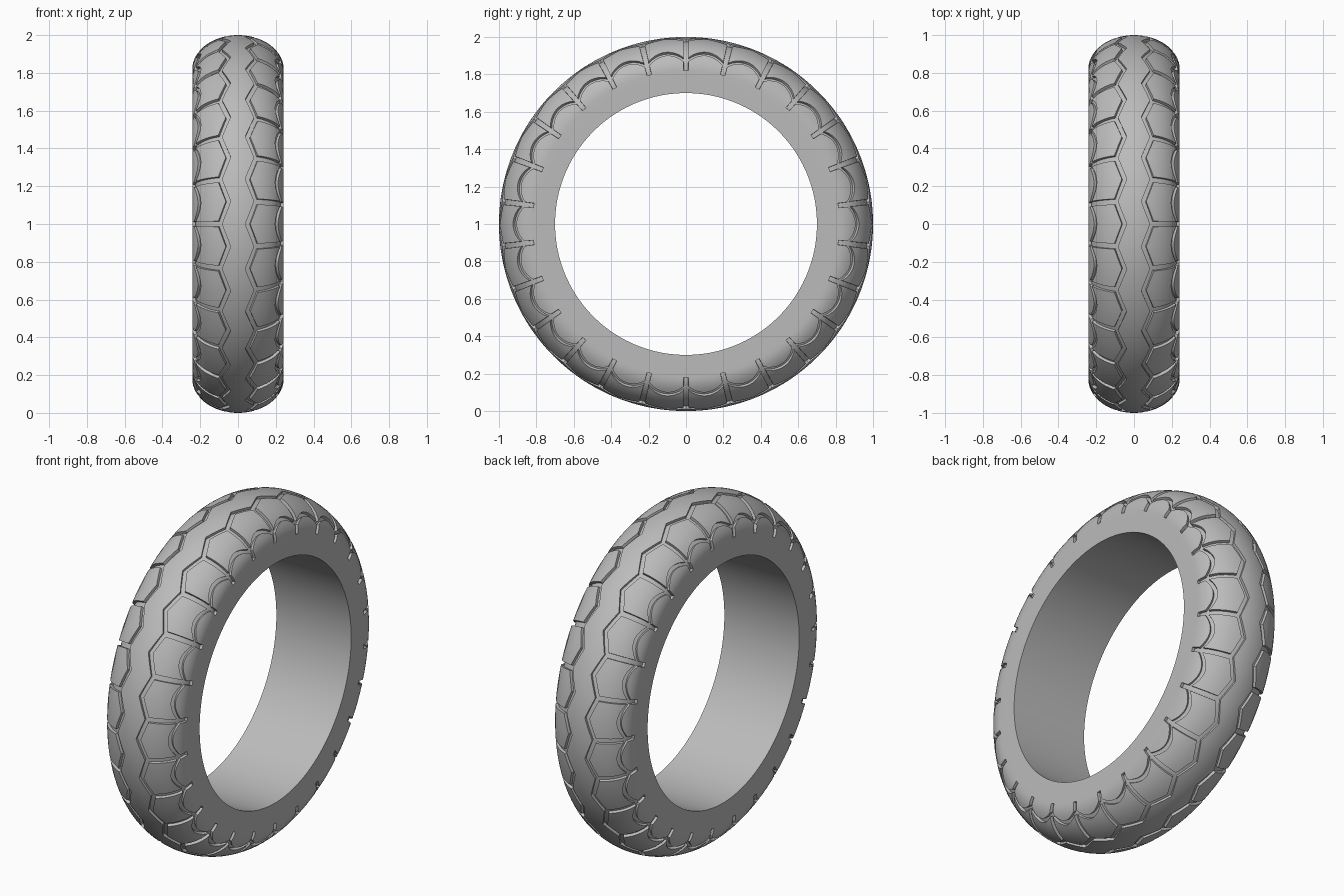
import bpy
import bmesh
from math import sin, cos, pi

cube = bpy.data.objects.get("Cube")
if cube:
    bpy.data.objects.remove(cube, do_unlink=True)

# Overall tyre dimensions
BLOCKS = 26            # tread blocks per side
HALF_WIDTH = 0.242
SHOULDER = 0.82        # radius where the rounded tread meets the sidewall
BORE = 0.70
GROOVE = 0.062         # half width of a cross groove, as a share of a block
DEPTH = 0.016

# Column positions inside one block, repeating every half block
half = [0, GROOVE, 0.15, 0.25, 0.35, 0.5 - GROOVE]
columns = half + [h + 0.5 for h in half]


def row_stations(t):
    """Profile points (x, radius, band) from crown to bore at block position t."""
    off = abs(2 * t - 1)                       # 0 mid block, 1 at cross groove
    zig = 0.16 + 0.20 * off                    # zigzag beside the centre rib
    arc = 0.95 + 0.29 * off ** 2               # bowed shoulder groove
    marks = [0, zig, zig + 0.11, arc, arc + 0.12, pi / 2]
    points = []
    for band, steps in enumerate([4, 1, 6, 1, 5]):
        a, b = marks[band], marks[band + 1]
        for i in range(steps):
            phi = a + (b - a) * i / steps
            points.append((HALF_WIDTH * sin(phi),
                           SHOULDER + (1 - SHOULDER) * cos(phi), band))
    # Sidewall and bore
    points += [(HALF_WIDTH, SHOULDER, 5), (HALF_WIDTH, 0.79, 5),
               (HALF_WIDTH, BORE, 5), (0, BORE, 5)]
    return points


def add_half(bm, side, shift):
    """Build one half of the tyre and return its groove faces."""
    rings, grooves = [], []
    for k in range(BLOCKS):
        for t in columns:
            angle = (k + t + shift) * 2 * pi / BLOCKS
            rings.append([bm.verts.new((side * x, r * sin(angle), 1 + r * cos(angle)))
                          for x, r, _ in row_stations(t)])
    bands = [p[2] for p in row_stations(0)]
    for c, ring in enumerate(rings):
        after = rings[(c + 1) % len(rings)]
        cross = c % len(columns) in (0, len(columns) - 1)
        # The last column of a block only reaches the groove edge
        for j in range(len(ring) - 1):
            face = bm.faces.new((ring[j], ring[j + 1], after[j + 1], after[j]))
            if bands[j] in (1, 3) or (cross and 1 <= bands[j] <= 4):
                grooves.append(face)
    return grooves


columns.append(1 - GROOVE)
columns.append(0.5 + GROOVE)
columns.sort()

# Tyre: two halves staggered by half a block, welded, then grooved
bm = bmesh.new()
groove_faces = add_half(bm, 1, 0) + add_half(bm, -1, 0.5)
bmesh.ops.remove_doubles(bm, verts=bm.verts, dist=0.0001)
bmesh.ops.recalc_face_normals(bm, faces=bm.faces)
bmesh.ops.inset_region(bm, faces=[f for f in groove_faces if f.is_valid],
                       thickness=0.001, depth=-DEPTH, use_even_offset=True)
mesh = bpy.data.meshes.new("tyre")
bm.to_mesh(mesh)
bm.free()
tyre = bpy.data.objects.new("tyre", mesh)
bpy.context.collection.objects.link(tyre)

# Rubber material
rubber = bpy.data.materials.new("grey_rubber")
rubber.use_nodes = True
colour = (0.5, 0.5, 0.5, 1)
rubber.diffuse_color = colour
rubber.node_tree.nodes["Principled BSDF"].inputs["Base Color"].default_value = colour
mesh.materials.append(rubber)

# Smooth rubber with crisp groove edges
bpy.ops.object.select_all(action='DESELECT')
tyre.select_set(True)
bpy.context.view_layer.objects.active = tyre
bpy.ops.object.shade_smooth_by_angle(angle=0.6)
